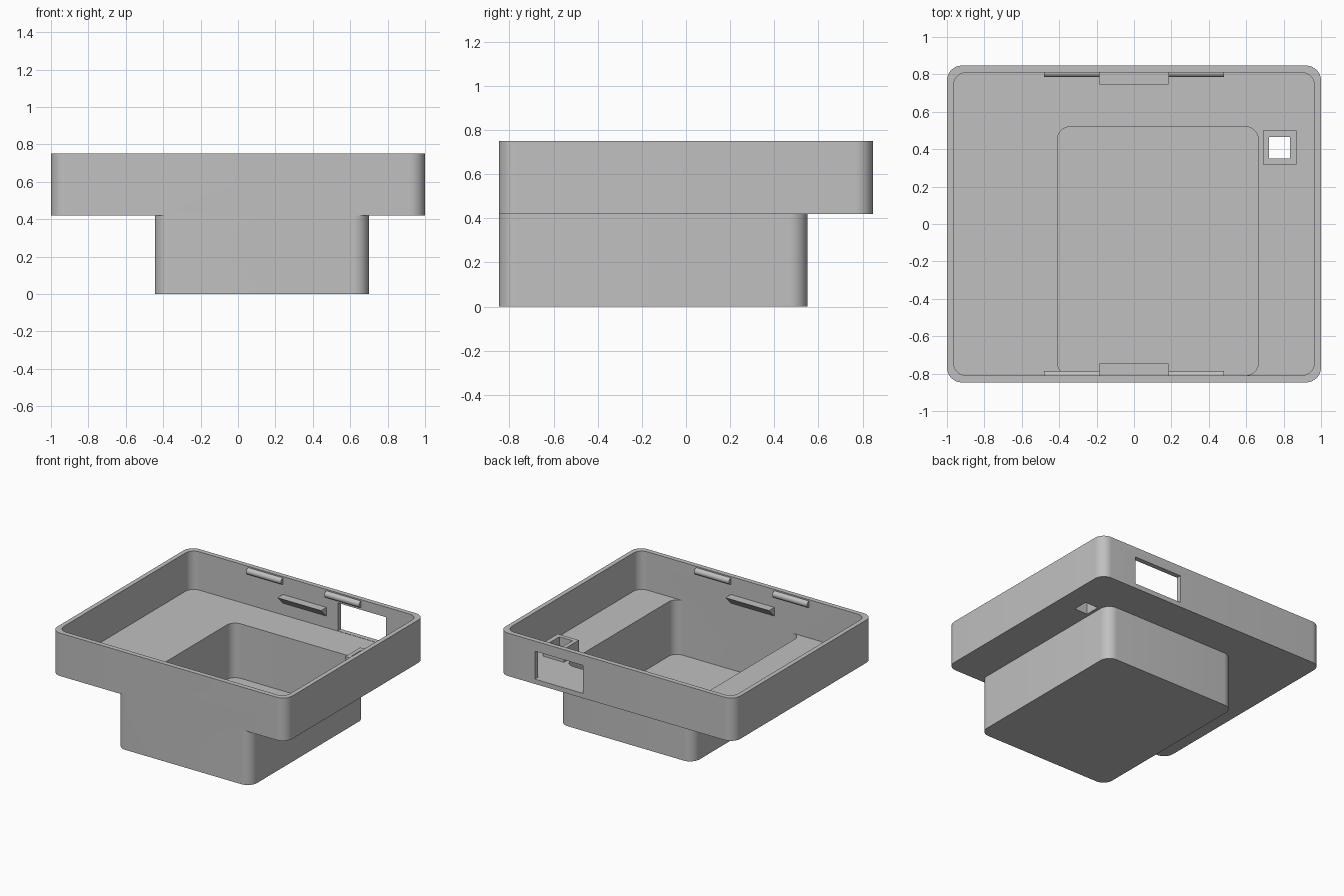
import bpy, bmesh
from mathutils import Matrix, Vector

cube = bpy.data.objects.get("Cube")
if cube:
    bpy.data.objects.remove(cube, do_unlink=True)

grey = bpy.data.materials.new("light_grey")
grey.use_nodes = True
COLOUR = (0.53, 0.53, 0.53, 1)
grey.diffuse_color = COLOUR
grey.node_tree.nodes["Principled BSDF"].inputs["Base Color"].default_value = COLOUR


def make(name, bm):
    bmesh.ops.recalc_face_normals(bm, faces=bm.faces)
    mesh = bpy.data.meshes.new(name)
    bm.to_mesh(mesh)
    bm.free()
    mesh.materials.append(grey)
    obj = bpy.data.objects.new(name, mesh)
    bpy.context.collection.objects.link(obj)
    return obj


def box(name, x, y, z, radius=0):
    """Box between limits, with optionally rounded upright edges."""
    bm = bmesh.new()
    bmesh.ops.create_cube(bm, size=1)
    for v in bm.verts:
        v.co = Vector([lim[0] if c < 0 else lim[1] for c, lim in zip(v.co, (x, y, z))])
    if radius:
        upright = [e for e in bm.edges
                   if abs(e.verts[0].co.z - e.verts[1].co.z) > 0.01]
        bmesh.ops.bevel(bm, geom=upright, offset=radius, segments=10,
                        profile=0.5, affect='EDGES')
    return make(name, bm)


def combine(body, other, operation):
    mod = body.modifiers.new(operation, 'BOOLEAN')
    mod.operation = operation
    mod.solver = 'EXACT'
    mod.object = other
    graph = bpy.context.evaluated_depsgraph_get()
    mesh = bpy.data.meshes.new_from_object(body.evaluated_get(graph))
    body.modifiers.clear()
    body.data = mesh
    bpy.data.objects.remove(other, do_unlink=True)


def smooth(obj):
    bpy.ops.object.select_all(action='DESELECT')
    obj.select_set(True)
    bpy.context.view_layer.objects.active = obj
    bpy.ops.object.shade_smooth_by_angle()


# Wide tray joined to the deeper box and the square post
body = box("tray_body", (-1, 1), (-0.847, 0.847), (0.42, 0.75), 0.08)
cavity = box("tray_cavity", (-0.965, 0.965), (-0.81, 0.81), (0.455, 0.9), 0.07)
combine(body, cavity, 'DIFFERENCE')
lower = box("lower_box", (-0.445, 0.7), (-0.847, 0.55), (0, 0.44), 0.08)
combine(body, lower, 'UNION')
well = box("lower_cavity", (-0.41, 0.665), (-0.81, 0.52), (0.035, 0.6), 0.07)
combine(body, well, 'DIFFERENCE')
post = box("square_post", (0.69, 0.87), (0.317, 0.5), (0.44, 0.556))
combine(body, post, 'UNION')

# Hole through the post and floor, window in the back wall
hole = box("post_hole", (0.722, 0.834), (0.35, 0.465), (0.3, 0.7))
combine(body, hole, 'DIFFERENCE')
window = box("back_window", (0.285, 0.695), (0.78, 0.95), (0.457, 0.672))
combine(body, window, 'DIFFERENCE')
smooth(body)

# Snap ridges and wedge ledges on the front and back walls
for side, end in ((-1, "front"), (1, "back")):
    for x, hand in ((-0.3325, "right"), (0.3325, "left")):
        bm = bmesh.new()
        bmesh.ops.create_cone(bm, cap_ends=True, segments=24, radius1=0.025,
                              radius2=0.025, depth=0.295)
        bm.transform(Matrix.Translation((x, side * 0.81, 0.715))
                     @ Matrix.Rotation(1.5708, 4, 'Y'))
        smooth(make(f"{end}_{hand}_snap_ridge", bm))

    bm = bmesh.new()
    profile = ((0.745, 0.612), (0.82, 0.612), (0.82, 0.545), (0.81, 0.545))
    face = bm.faces.new([bm.verts.new((-0.185, side * y, z)) for y, z in profile])
    ext = bmesh.ops.extrude_face_region(bm, geom=[face])
    verts = [g for g in ext["geom"] if isinstance(g, bmesh.types.BMVert)]
    bmesh.ops.translate(bm, verts=verts, vec=(0.37, 0, 0))
    make(f"{end}_wedge_ledge", bm)
